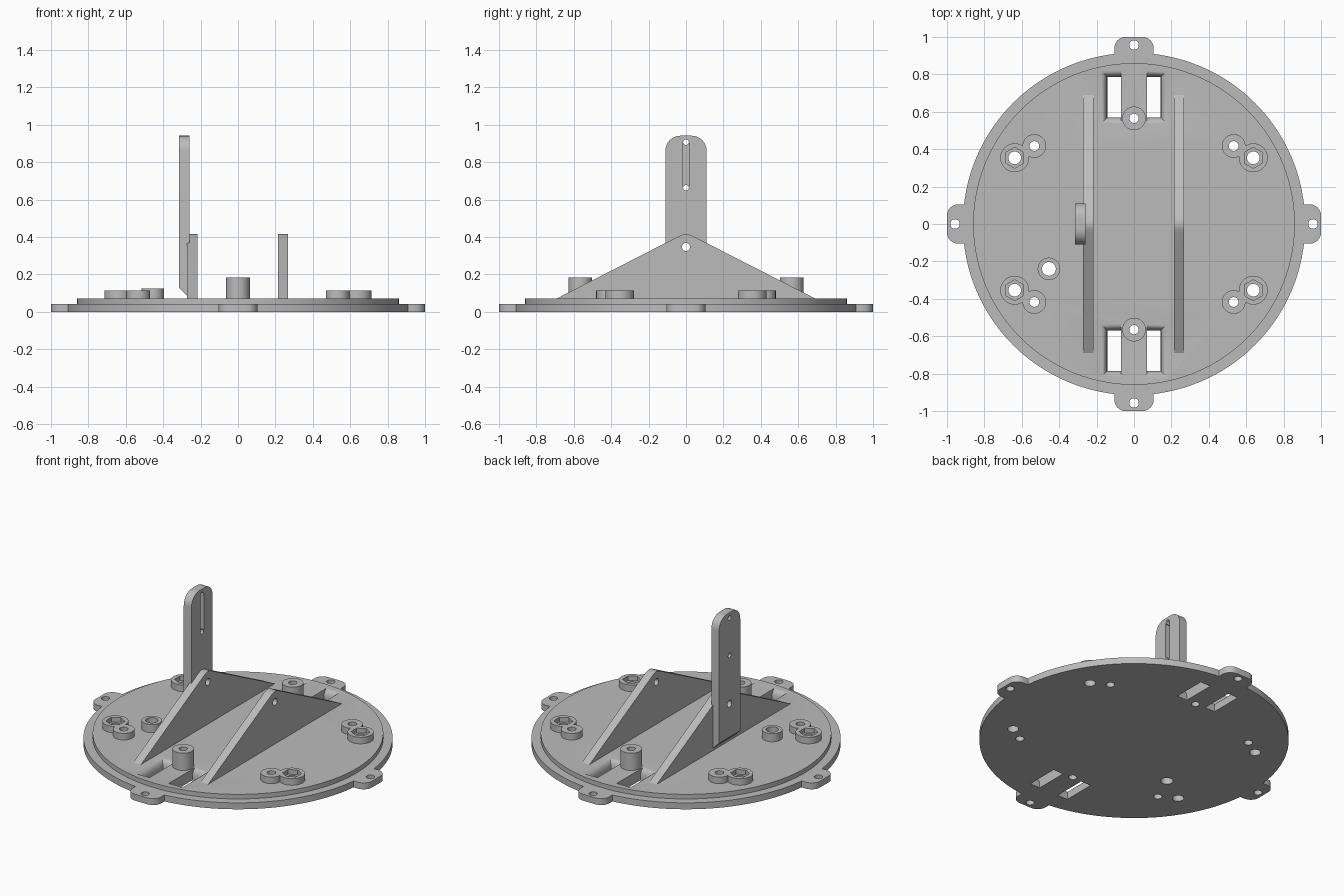
import bpy
import bmesh
from math import pi, sin, cos
from mathutils import Matrix, Vector

if "Cube" in bpy.data.objects:
    bpy.data.objects.remove(bpy.data.objects["Cube"])

grey = bpy.data.materials.new("plain grey")
grey.use_nodes = True
colour = (0.5, 0.5, 0.5, 1)
grey.diffuse_color = colour
grey.node_tree.nodes["Principled BSDF"].inputs["Base Color"].default_value = colour

RIM, TOP = 0.042, 0.072   # heights of the rim and the raised deck


def circle(x, y, r, n=32, turn=0.0):
    return [(x + r * cos(turn + 2 * pi * i / n), y + r * sin(turn + 2 * pi * i / n))
            for i in range(n)]


def rounded_end(half, start, end, r, n=8):
    """Strip along +v with two rounded corners at its far end."""
    pts = [(-half, start), (half, start)]
    for side, first in ((1, 0), (-1, pi / 2)):
        for i in range(n + 1):
            a = first + i * pi / 2 / n
            pts.append((side * (half - r) + r * cos(a), end - r + r * sin(a)))
    return pts


def to_object(name, bm):
    bmesh.ops.recalc_face_normals(bm, faces=bm.faces)
    mesh = bpy.data.meshes.new(name)
    bm.to_mesh(mesh)
    bm.free()
    mesh.materials.append(grey)
    obj = bpy.data.objects.new(name, mesh)
    bpy.context.collection.objects.link(obj)
    return obj


def prism(name, pts, lo, hi, axis="z"):
    """Extrude a profile: (x, y) along z, or (y, z) along x."""
    bm = bmesh.new()
    place = (lambda p, h: (p[0], p[1], h)) if axis == "z" else (lambda p, h: (h, p[0], p[1]))
    face = bm.faces.new([bm.verts.new(place(p, lo)) for p in pts])
    new = bmesh.ops.extrude_face_region(bm, geom=[face])["geom"]
    step = Vector(place((0, 0), hi - lo))
    bmesh.ops.translate(bm, vec=step, verts=[v for v in new if isinstance(v, bmesh.types.BMVert)])
    return to_object(name, bm)


def combine(target, tools, operation):
    bpy.context.view_layer.objects.active = target
    for tool in tools:
        mod = target.modifiers.new("combine", "BOOLEAN")
        mod.operation, mod.solver, mod.object = operation, "EXACT", tool
        bpy.ops.object.modifier_apply(modifier=mod.name)
        bpy.data.objects.remove(tool)


def drill(target, holes, lo=-0.1, hi=0.5, axis="z"):
    combine(target, [prism("drill", circle(*h), lo, hi, axis) for h in holes], "DIFFERENCE")


def slot_cutter(sx, sy):
    """Strap slot whose outer and end edges roll over into the opening."""
    bm = bmesh.new()
    levels = [(0.0, -0.05)]
    for i in range(7):
        a = i * pi / 12
        levels.append((0.034 * (1 - cos(a)), 0.02 + (TOP - 0.02) * sin(a)))
    levels.append((0.034, 0.12))
    rings = []
    for grow, z in levels:
        x0, x1 = 0.07, 0.143 + grow
        y0, y1 = 0.57 - grow, 0.785 + grow
        rings.append([bm.verts.new((sx * x, sy * y, z))
                      for x, y in ((x0, y0), (x1, y0), (x1, y1), (x0, y1))])
    for low, high in zip(rings, rings[1:]):
        for i in range(4):
            j = (i + 1) % 4
            bm.faces.new((low[i], low[j], high[j], high[i]))
    bm.faces.new(rings[0])
    bm.faces.new(rings[-1])
    return to_object("slot_cutter", bm)


# Round base with a raised deck and four mounting ears
base = prism("base_plate", circle(0, 0, 0.915, 128), 0, RIM)
ears = []
for k in range(4):
    ear = prism("ear", rounded_end(0.105, 0.8, 1.0, 0.06), 0, RIM)
    ear.data.transform(Matrix.Rotation(k * pi / 2, 4, "Z"))
    ears.append(ear)
combine(base, ears + [prism("deck", circle(0, 0, 0.86, 128), 0.01, TOP)], "UNION")

ear_holes = [(0.957 * cos(k * pi / 2), 0.957 * sin(k * pi / 2), 0.025) for k in range(4)]
drill(base, ear_holes)
combine(base, [slot_cutter(sx, sy) for sx in (-1, 1) for sy in (-1, 1)], "DIFFERENCE")
parts = [base]

# Paired bosses: a hex nut seat joined to a smaller screw boss
for sx, side in ((-1, "right"), (1, "left")):
    for sy, end in ((-1, "front"), (1, "back")):
        nut, screw = (sx * 0.638, sy * 0.354), (sx * 0.533, sy * 0.417)
        pair = prism(f"{end}_{side}_nut_boss", circle(*nut, 0.077, 48), TOP, 0.115)
        combine(pair, [prism("screw", circle(*screw, 0.063, 48), TOP, 0.115)], "UNION")
        holes = [(*nut, 0.034), (*screw, 0.026)]
        drill(pair, holes)
        drill(base, holes)
        combine(pair, [prism("hex", circle(*nut, 0.056, 6, pi / 6), 0.085, 0.2)], "DIFFERENCE")
        parts.append(pair)

# Single round standoffs
for name, x, y, r, bore, height in (
        ("front_standoff", 0, -0.565, 0.063, 0.025, 0.185),
        ("back_standoff", 0, 0.565, 0.063, 0.025, 0.185),
        ("cable_boss", -0.455, -0.24, 0.06, 0.037, 0.125)):
    boss = prism(name, circle(x, y, r, 48), TOP, height)
    drill(boss, [(x, y, bore)])
    drill(base, [(x, y, bore)])
    parts.append(boss)

# Two triangular side brackets with a pivot hole
for name, lo, hi in (("right_bracket", -0.272, -0.217), ("left_bracket", 0.214, 0.268)):
    half = [(0.69, TOP), (0.05, 0.399), (0.025, 0.411)]
    outline = half + [(0, 0.417)] + [(-y, z) for y, z in reversed(half)]
    bracket = prism(name, outline, lo, hi, "x")
    drill(bracket, [(0, 0.347, 0.022)], -0.5, 0.5, "x")
    parts.append(bracket)

# Upright arm: chamfered foot, rounded top, blind groove with end holes
arm = prism("upright_arm", rounded_end(0.11, 0.085, 0.942, 0.08), -0.315, -0.26, "x")
bm = bmesh.new()
bm.from_mesh(arm.data)
cut = bmesh.ops.bisect_plane(bm, geom=bm.verts[:] + bm.edges[:] + bm.faces[:],
                             plane_co=(-0.315, 0, 0.13), plane_no=(-1, 0, -1), clear_outer=True)
rim = [e for e in cut["geom_cut"] if isinstance(e, bmesh.types.BMEdge)]
bmesh.ops.holes_fill(bm, edges=rim)
bmesh.ops.recalc_face_normals(bm, faces=bm.faces)
bm.to_mesh(arm.data)
bm.free()
groove = [(-0.018, 0.672), (0.018, 0.672), (0.018, 0.9), (-0.018, 0.9)]
combine(arm, [prism("groove", groove, -0.29, -0.2, "x")], "DIFFERENCE")
drill(arm, [(0, 0.663, 0.015), (0, 0.908, 0.015), (0, 0.347, 0.022)], -0.5, 0, "x")
parts.append(arm)

# Smooth the round walls, keep hard edges
for part in parts:
    bpy.ops.object.select_all(action="DESELECT")
    part.select_set(True)
    bpy.context.view_layer.objects.active = part
    bpy.ops.object.shade_smooth_by_angle(angle=pi / 6)
